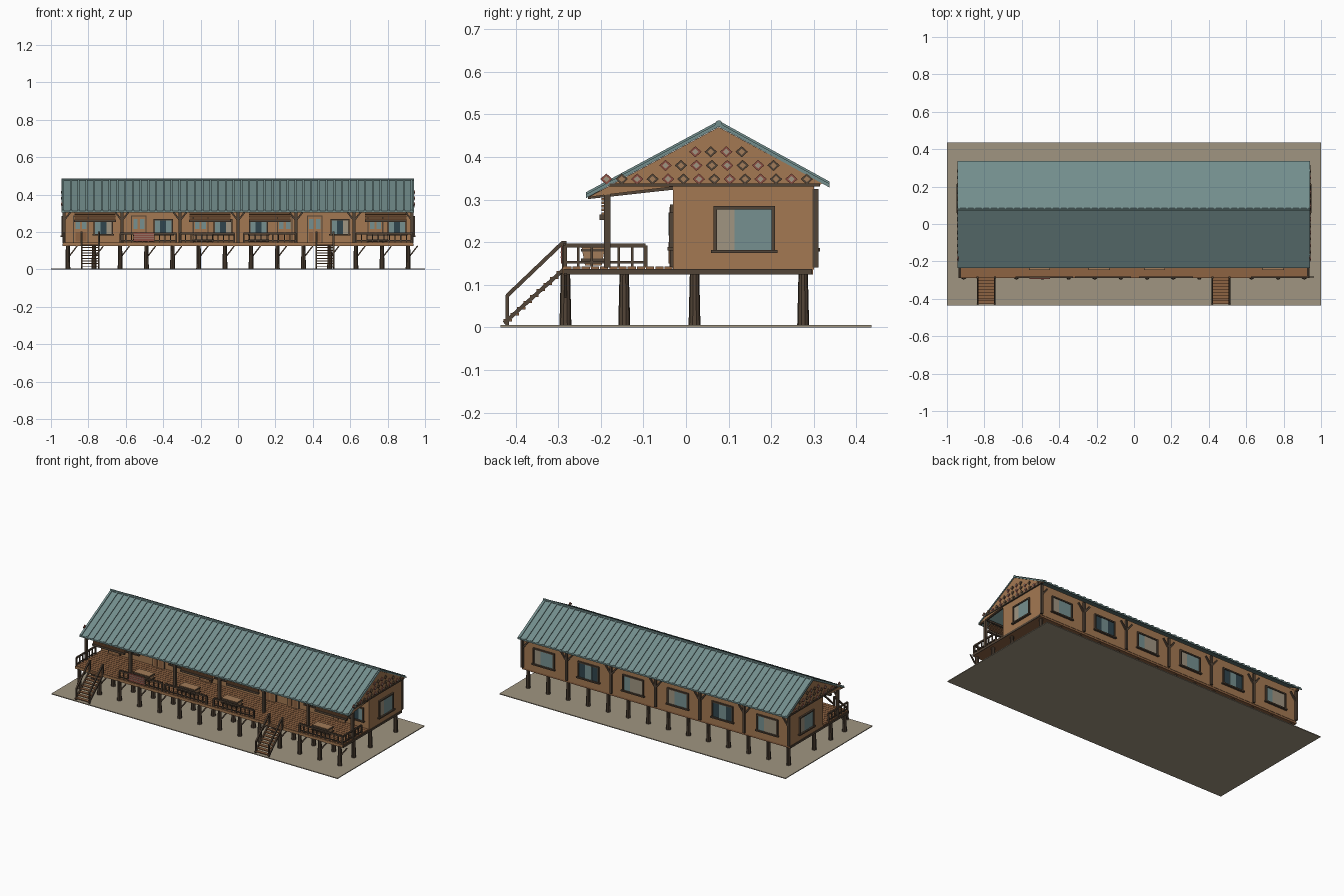
import bpy, bmesh
from math import radians
from mathutils import Matrix, Vector

cube = bpy.data.objects.get("Cube")
if cube:
    bpy.data.objects.remove(cube)

COLOURS = {
    "wall_wood": (.37, .19, .085), "dark_wood": (.085, .058, .038), "deck_wood": (.27, .125, .055),
    "roof_metal": (.17, .27, .265), "stone_beige": (.35, .30, .22), "light_glass": (.18, .28, .28),
    "dark_glass": (.03, .06, .075), "faded_red": (.26, .075, .055), "basket_tan": (.36, .2, .1),
}
MATS = []
for name, rgb in COLOURS.items():
    m = bpy.data.materials.new(name)
    m.use_nodes = True
    m.diffuse_color = (*rgb, 1)
    m.node_tree.nodes["Principled BSDF"].inputs["Base Color"].default_value = (*rgb, 1)
    MATS.append(m)
WALL, DARK, DECK, ROOF, BEIGE, GLASS, NIGHT, RED, TAN = range(len(MATS))


class Part:
    """Collects simple solids into one named object."""
    def __init__(self, name, frame=Matrix()):
        self.name, self.frame, self.bm = name, frame, bmesh.new()

    def paint(self, verts, mat):
        for f in {f for v in verts for f in v.link_faces}:
            f.material_index = mat

    def box(self, x0, x1, y0, y1, z0, z1, mat):
        place = Matrix.Translation(((x0 + x1) / 2, (y0 + y1) / 2, (z0 + z1) / 2))
        size = Matrix.Diagonal((x1 - x0, y1 - y0, z1 - z0, 1))
        self.paint(bmesh.ops.create_cube(self.bm, size=1, matrix=place @ size)["verts"], mat)

    def bar(self, a, b, w, mat):
        a, b = Vector(a), Vector(b)
        d = b - a
        turn = d.to_track_quat('Z', 'X').to_matrix().to_4x4()
        place = Matrix.Translation((a + b) / 2) @ turn @ Matrix.Diagonal((w, w, d.length, 1))
        self.paint(bmesh.ops.create_cube(self.bm, size=1, matrix=place)["verts"], mat)

    def cone(self, x, y, z0, z1, r0, r1, mat, sides=10):
        place = Matrix.Translation((x, y, (z0 + z1) / 2))
        self.paint(bmesh.ops.create_cone(self.bm, cap_ends=True, segments=sides, radius1=r0, radius2=r1,
                                         depth=z1 - z0, matrix=place)["verts"], mat)

    def prism(self, outline, x0, x1, mat):
        """Extrudes a (y, z) outline along x."""
        v = [self.bm.verts.new((x0, y, z)) for y, z in outline]
        f = self.bm.faces.new(v)
        new = bmesh.ops.extrude_face_region(self.bm, geom=[f])["geom"]
        top = [g for g in new if isinstance(g, bmesh.types.BMVert)]
        bmesh.ops.translate(self.bm, verts=top, vec=(x1 - x0, 0, 0))
        self.paint(v + top, mat)

    def done(self, smooth=False):
        bmesh.ops.recalc_face_normals(self.bm, faces=self.bm.faces)
        mesh = bpy.data.meshes.new(self.name)
        self.bm.to_mesh(mesh)
        self.bm.free()
        for m in MATS:
            mesh.materials.append(m)
        ob = bpy.data.objects.new(self.name, mesh)
        ob.matrix_world = self.frame
        bpy.context.collection.objects.link(ob)
        if smooth:
            bpy.ops.object.select_all(action='DESELECT')
            ob.select_set(True)
            bpy.context.view_layer.objects.active = ob
            bpy.ops.object.shade_smooth_by_angle()


def facing(x, y, turn):
    return Matrix.Translation((x, y, 0)) @ Matrix.Rotation(radians(turn), 4, 'Z')


BAY = .3125
CENTRES = [BAY * (i - 2.5) for i in range(6)]
POSTS = [BAY * (i - 3) * .993 for i in range(7)]
END, FRONT, BACK, FLOOR = .935, -.03, .3, .14

# Ground slab
p = Part("ground_slab")
p.box(-1, 1, -.435, .435, 0, .005, BEIGE)
p.done()

# Tapered stilts with one diagonal brace each
stilts, braces = Part("stilts"), Part("stilt_braces")
for i in range(14):
    x = -.91 + .14 * i
    for y in (-.283, -.145, .02, .275):
        stilts.cone(x, y, .004, .128, .014, .011, DARK)
    braces.bar((x, -.283, .06), (x + .05, -.283, .125), .007, DARK)
stilts.done(smooth=True)
braces.done()

# Floor frame and deck planks
p = Part("floor_frame")
p.box(-END, END, -.283, BACK - .002, .124, .136, DECK)
p.box(-END, END, -.29, -.283, .124, FLOOR, WALL)
for s in (-1, 1):
    p.box(s * END - .004, s * END + .004, -.288, BACK - .004, .124, .137, DARK)
p.done()
p = Part("deck_planks")
for i in range(12):
    y = -.288 + i * .0216
    p.box(-END, END, y, y + .019, .136, .143, DECK)
p.done()

# House body
p = Part("house_walls")
p.box(-END, END, FRONT, BACK, .136, .335, WALL)
p.done()

# Roof sheets, standing seams and ridge cap
RIDGE = (.077, .478)
EAVES = ((-.235, .31), (.337, .335))
p = Part("roof_sheets")
seams = Part("roof_seams")
for y, z in EAVES:
    def sheet(low, high):
        return [(y, z + low), (RIDGE[0], RIDGE[1] + low), (RIDGE[0], RIDGE[1] + high), (y, z + high)]
    p.prism(sheet(-.007, .002), -.945, .942, ROOF)
    for i in range(46):
        x = -.94 + i * .0414
        seams.prism(sheet(0, .007), x, x + .011, ROOF)
p.done()
seams.done()
p = Part("ridge_cap", Matrix.Translation((0, *RIDGE)) @ Matrix.Rotation(radians(90), 4, 'Y'))
p.cone(0, 0, -.945, .942, .008, .008, ROOF)
p.done(smooth=True)

# Gables with rows of diamond ornaments
for side, s in (("left", 1), ("right", -1)):
    p = Part(side + "_gable")
    outline = [(-.23, .305), (-.18, .312), (FRONT, .33), (.315, .335), (.32, .338), (RIDGE[0], .47)]
    p.prism(outline, s * .925, s * .939, WALL)
    p.box(s * .938 - .005, s * .938 + .005, -.18, .315, .33, .338, DARK)
    for z, first, count in ((.348, -.187, 14), (.38, -.048, 8), (.412, .022, 4)):
        for i in range(count):
            y = first + i * .0362
            for r, depth, mats in ((.0145, .943, (RED, DARK)), (.008, .946, (BEIGE, TAN))):
                diamond = [(y - r, z), (y, z - r * .9), (y + r, z), (y, z + r * .9)]
                p.prism(diamond, s * .938, s * depth, mats[i % 2])
    p.done()

# Posts with forked braces, on the porch and along the back wall
for name, y, r in (("porch_posts", -.185, .008), ("back_posts", .304, .007)):
    p = Part(name)
    for x in POSTS:
        p.box(x - r, x + r, y - r, y + r, FLOOR, .325, DARK)
        for s in (-1, 1):
            if abs(x + s * .04) < .95:
                p.bar((x, y, .26), (x + s * .04, y, .312), .009, DARK)
    p.done()
p = Part("porch_beam")
p.box(-END, END, -.191, -.179, .312, .322, DARK)
for x in POSTS:
    p.bar((x, -.23, .305), (x, FRONT, .327 + .06 * (abs(x) < .9)), .008, DARK)
p.done()


# Windows: frame, panes, mullions and sill, facing local -y
def window(name, frame, width, z0, z1, panes):
    p = Part(name, frame)
    h = width / 2
    p.box(-h, h, -.003, .003, z0, z1, NIGHT)
    step = width / len(panes)
    for i, mat in enumerate(panes):
        x = -h + i * step
        p.box(x, x + step, -.004 - .001 * (i % 2), 0, z0, z1, mat)
    for s in (-1, 1):
        p.box(s * h - .004, s * h + .004, -.01, 0, z0, z1, DARK)
    p.box(-h - .004, h + .004, -.01, 0, z1 - .004, z1 + .004, DARK)
    p.box(-h - .01, h + .01, -.014, 0, z0 - .007, z0 + .001, DARK)
    p.done()


LOOKS = ((BEIGE, GLASS, GLASS), (NIGHT, GLASS, NIGHT), (GLASS, BEIGE, BEIGE))
window("left_end_window", facing(END, .137, 90), .136, .181, .281, LOOKS[0])
window("right_end_window", facing(-END, .137, -90), .136, .181, .281, LOOKS[0])
for i, x in enumerate(CENTRES):
    window(f"back_window_{i + 1}", facing(x, BACK, 180), .14, .185, .28, LOOKS[(2 - i) % 3])
for i, x in enumerate((-.72, -.4, -.08, .11, .545, .85)):
    window(f"front_window_{i + 1}", facing(x, FRONT, 0), .095, .187, .265, (GLASS, NIGHT, (BEIGE, GLASS)[i % 2]))

# Panelled front doors
p = Part("front_doors")
for x in (-.84, -.53, -.2, .25, .41, .735):
    p.box(x - .042, x + .042, FRONT - .007, FRONT, FLOOR, .288, DARK)
    p.box(x - .036, x + .036, FRONT - .009, FRONT, FLOOR, .282, WALL)
    for s in (-1, 1):
        p.box(x + s * .018 - .012, x + s * .018 + .012, FRONT - .011, FRONT, .215, .27, GLASS)
        p.box(x + s * .018 - .012, x + s * .018 + .012, FRONT - .011, FRONT, .15, .2, DECK)
p.done()


# Railings built between two floor points
def railing(name, a, b):
    p = Part(name)
    a, b = Vector(a), Vector(b)
    for z, w in ((.192, .009), (.153, .006)):
        p.bar((*a, z), (*b, z), w, DARK)
    n = max(1, round((b - a).length / .03))
    for i in range(n + 1):
        q = a.lerp(b, i / n)
        p.bar((*q, FLOOR), (*q, .192), .009 if i in (0, n) else .006, DARK)
    p.done()


RAIL_Y = -.284
for side, s in (("left", 1), ("right", -1)):
    railing(side + "_end_railing", (s * .93, RAIL_Y), (s * .93, -.095))
for i, (x0, x1) in enumerate(((-.63, -.33), (-.31, -.02), (.03, .31), (.63, .93))):
    railing(f"front_railing_{i + 1}", (x0, RAIL_Y), (x1, RAIL_Y))

# Woven cloth on the railing and planter troughs behind it
p = Part("hanging_cloth")
p.box(-.56, -.45, RAIL_Y - .009, RAIL_Y - .005, .15, .198, RED)
for z in (.163, .175, .187):
    p.box(-.56, -.45, RAIL_Y - .011, RAIL_Y - .005, z, z + .003, BEIGE)
p.done()
p = Part("planter_troughs")
for x in (-.505, -.185, .11, .745):
    p.prism([(-.237, .145), (-.198, .145), (-.19, .188), (-.245, .188)], x - .055, x + .055, TAN)
    for z in (.155, .178):
        p.box(x - .057, x + .057, -.247, -.188, z, z + .006, DARK)
p.done()

# Partly rolled slat blinds under the eave
p = Part("porch_blinds")
for x in (-.765, -.15, .17, .79):
    for i in range(6):
        z = .264 + i * .0085
        p.box(x - .11, x + .11, -.198, -.193, z, z + .006, DECK)
    p.box(x - .112, x + .112, -.203, -.188, .252, .265, DARK)
p.done()

# Stairs with stringers, treads and handrails
for name, x in (("right_stairs", -.79), ("left_stairs", .465)):
    p = Part(name)
    for i in range(9):
        y, z = -.428 + i * .0155, .014 + i * .0142
        p.box(x - .047, x + .047, y, y + .02, z, z + .005, DECK)
    for s in (-1, 1):
        e = x + s * .046
        p.bar((e, -.427, .01), (e, -.288, .135), .009, DARK)
        p.bar((e, -.42, .074), (e, -.288, .2), .009, DARK)
        p.box(e - .004, e + .004, -.424, -.416, .005, .076, DARK)
        p.box(e - .005, e + .005, -.291, -.281, .125, .203, DARK)
    p.done()
